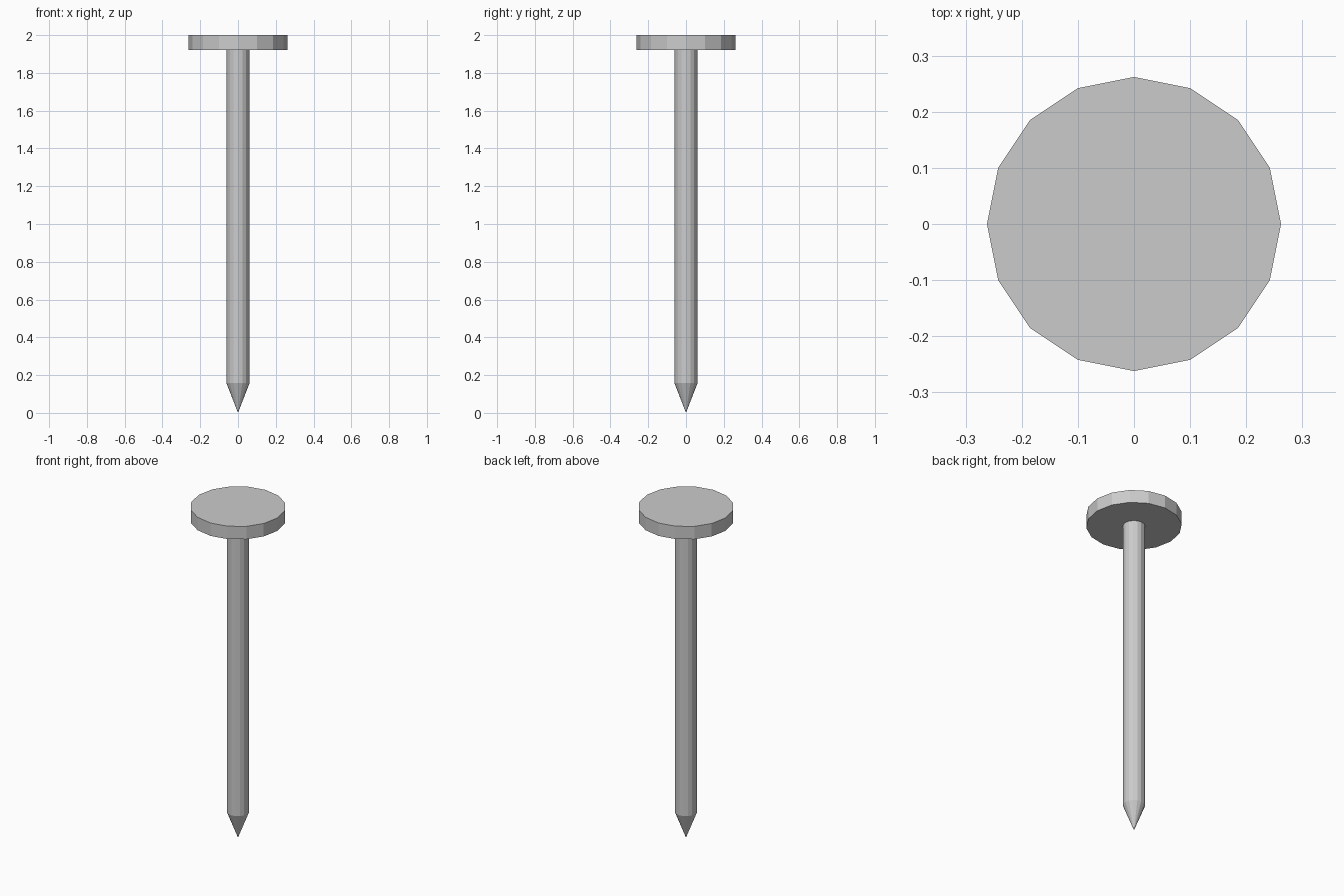
import bpy, bmesh
from math import cos, sin, tau

if "Cube" in bpy.data.objects:
    bpy.data.objects.remove(bpy.data.objects["Cube"])

SIDES = 16


def lathe(name, profile):
    """Revolve (radius, z) points about z; a zero radius closes to one point."""
    bm = bmesh.new()
    rings = []
    for r, z in profile:
        n = SIDES if r > 0 else 1
        rings.append([bm.verts.new((r * cos(tau * i / SIDES), r * sin(tau * i / SIDES), z))
                      for i in range(n)])
    for low, high in zip(rings, rings[1:]):
        for i in range(SIDES):
            j = (i + 1) % SIDES
            if len(low) == 1:
                bm.faces.new((low[0], high[j], high[i]))
            else:
                bm.faces.new((low[i], low[j], high[j], high[i]))
    # flat caps on open ends
    if len(rings[0]) > 1:
        bm.faces.new(rings[0][::-1])
    bm.faces.new(rings[-1])
    bmesh.ops.recalc_face_normals(bm, faces=bm.faces[:])
    mesh = bpy.data.meshes.new(name)
    bm.to_mesh(mesh)
    bm.free()
    obj = bpy.data.objects.new(name, mesh)
    bpy.context.collection.objects.link(obj)
    return obj


# Shank with its pointed tip
lathe("nail_shank", [(0, 0), (0.061, 0.157), (0.061, 1.925)])

# Flat disc head
lathe("nail_head", [(0.262, 1.922), (0.262, 2.0)])
